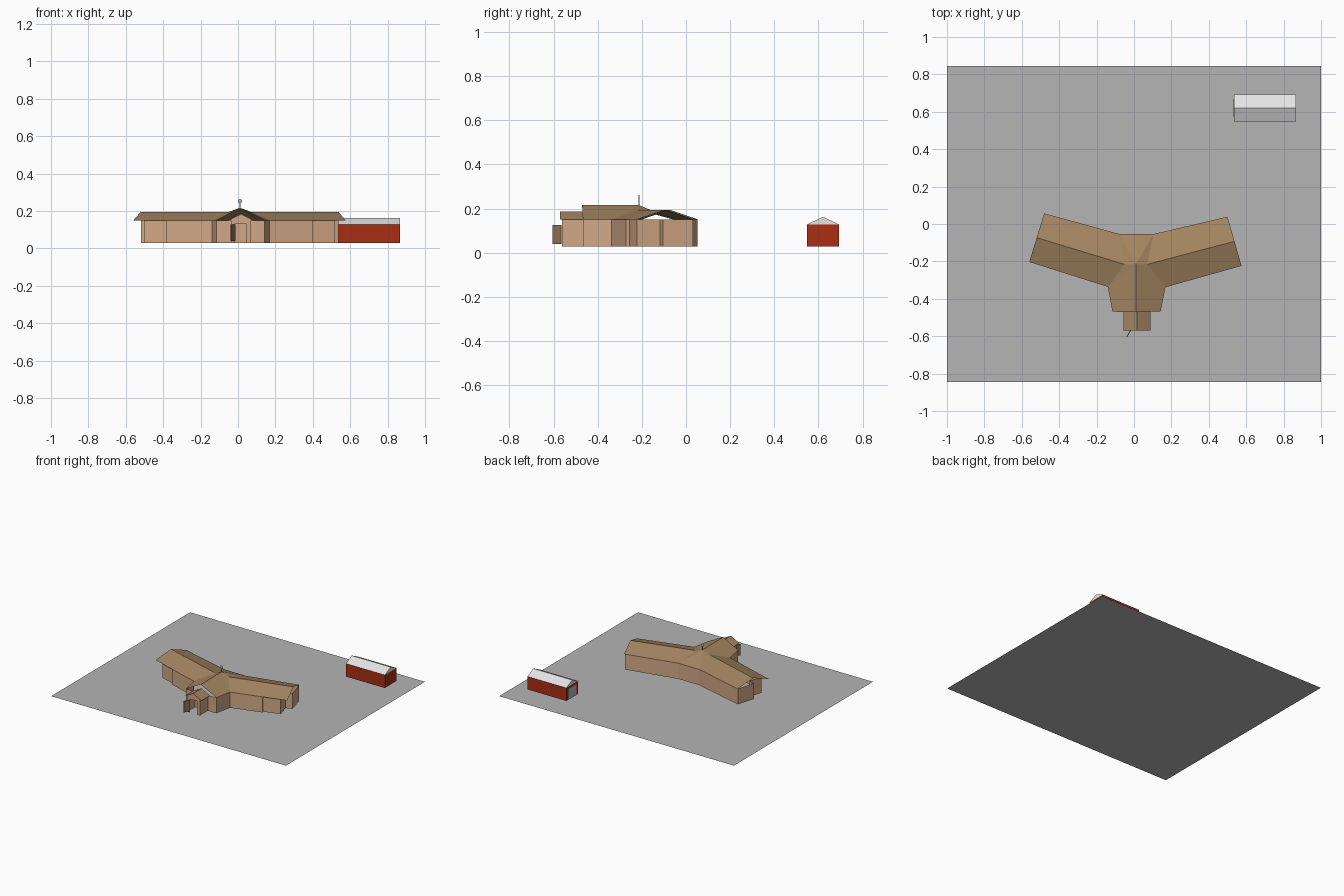
import bpy, bmesh, math
from mathutils import Vector

if "Cube" in bpy.data.objects:
    bpy.data.objects.remove(bpy.data.objects["Cube"])


def material(name, rgb):
    m = bpy.data.materials.new(name)
    m.diffuse_color = (*rgb, 1)
    m.use_nodes = True
    m.node_tree.nodes["Principled BSDF"].inputs["Base Color"].default_value = m.diffuse_color
    return m


GROUND = material("ground grey", (0.46, 0.46, 0.46))
WALL = material("tan wall", (0.64, 0.39, 0.24))
ROOF = material("brown roof", (0.37, 0.235, 0.12))
DOOR = material("door brown", (0.28, 0.165, 0.09))
RED = material("shed red", (0.40, 0.028, 0.006))
WHITE = material("shed roof white", (0.78, 0.78, 0.78))
METAL = material("metal grey", (0.45, 0.47, 0.5))


def mesh(name, mat, faces, up=False):
    """Mesh from faces given as point lists; up makes every face look upward."""
    bm = bmesh.new()
    for pts in faces:
        bm.faces.new([bm.verts.new(p) for p in pts])
    bmesh.ops.remove_doubles(bm, verts=bm.verts, dist=1e-5)
    bm.normal_update()
    if up:
        bmesh.ops.reverse_faces(bm, faces=[f for f in bm.faces if f.normal.z < 0])
    me = bpy.data.meshes.new(name)
    bm.to_mesh(me)
    bm.free()
    me.materials.append(mat)
    ob = bpy.data.objects.new(name, me)
    bpy.context.collection.objects.link(ob)
    return ob


def wall_faces(path, z0, z1, closed=True):
    n = len(path)
    return [[(*a, z0), (*b, z0), (*b, z1), (*a, z1)]
            for a, b in ((path[i], path[(i + 1) % n]) for i in range(n if closed else n - 1))]


def box(name, mat, lo, hi):
    c = [(lo[0], lo[1]), (hi[0], lo[1]), (hi[0], hi[1]), (lo[0], hi[1])]
    caps = [[(*p, lo[2]) for p in reversed(c)], [(*p, hi[2]) for p in c]]
    return mesh(name, mat, wall_faces(c, lo[2], hi[2]) + caps)


BASE, EAVE, RIDGE, PEAK = 0.029, 0.15, 0.195, 0.217

# Ground sheet
mesh("ground", GROUND, [[(-1, -.845, 0), (1, -.845, 0), (1, .845, 0), (-1, .845, 0)]])

# Plan points of the three-winged house
apex, gable = (0.01, -.216), (0.012, -.47)
front = {-1: (-.115, -.469), 1: (.142, -.467)}      # front wing corners
valley = {-1: (-.14, -.336), 1: (.168, -.338)}      # front wing meets side wing
back = {-1: (-.077, -.054), 1: (.104, -.054)}       # rear of the hub
inner = {-1: (-.05, -.216), 1: (.07, -.216)}        # inner end of side ridge
end_f = {-1: (-.56, -.203), 1: (.575, -.224)}       # side wing end, front eave
end_b = {-1: (-.48, .057), 1: (.50, .039)}          # side wing end, rear eave


def at(p, z):
    return (p[0], p[1], z)


# Roof shell, open at the gables
roof = []
for s in (-1, 1):
    ridge_end = [(a + b) / 2 for a, b in zip(end_f[s], end_b[s])]
    roof += [
        [at(ridge_end, RIDGE), at(inner[s], RIDGE), at(valley[s], EAVE), at(end_f[s], EAVE)],
        [at(ridge_end, RIDGE), at(inner[s], RIDGE), at(back[s], EAVE), at(end_b[s], EAVE)],
        [at(apex, PEAK), at(inner[s], RIDGE), at(back[s], EAVE)],
        [at(apex, PEAK), at(inner[s], RIDGE), at(valley[s], EAVE)],
        [at(apex, PEAK), at(valley[s], EAVE), at(front[s], EAVE), at(gable, PEAK)],
    ]
roof.append([at(apex, PEAK), at(back[-1], EAVE), at(back[1], EAVE)])
mesh("house_roof", ROOF, roof, up=True)


# Stepped wall outline at the end of a side wing: (inset from end, distance from front eave)
def wing_end(s):
    o, e = Vector(end_f[s]), Vector(end_b[s])
    across = (e - o).normalized()
    inward = Vector((-s * across.y, s * across.x))
    steps = [(.183, .003), (.183, .018), (.054, .018), (.054, .125), (.004, .125), (.004, .268)]
    return [tuple(o + inward * a + across * b) for a, b in steps]


outline = ([front[-1], front[1], valley[1]] + wing_end(1) + [back[1], back[-1]]
           + wing_end(-1)[::-1] + [valley[-1]])
mesh("house_walls", WALL, wall_faces(outline, BASE, EAVE))

# Entrance porch with a doorway
x0, x1, d0, d1, yf, yb, px = -.037, .07, -.015, .043, -.562, -.467, .016
porch = wall_faces([(d1, yf), (x1, yf), (x1, yb)], BASE, EAVE, False)
porch += wall_faces([(x0, yb), (x0, yf), (d0, yf)], BASE, EAVE, False)
porch += wall_faces([(d0, yf), (d1, yf)], .133, EAVE, False)
porch.append([(-.05, yf, EAVE), (.082, yf, EAVE), (px, yf, .184)])
mesh("porch_walls", WALL, porch)
mesh("porch_roof", ROOF, [
    [(x, -.57, EAVE), (px, -.57, .187), (px, yb, .187), (x, yb, EAVE)] for x in (-.056, .088)], up=True)

# Open door leaf
leaf = box("open_door", DOOR, (0, -.002, .04), (.046, .002, .127))
leaf.location = (-.015, -.564, 0)
leaf.rotation_euler.z = math.radians(-121)

# Roof pole with a small vane
box("roof_pole", METAL, (.008, -.216, .2), (.013, -.211, .262))
mesh("vane", METAL, [[(.0105 + .012 * math.cos(a), -.2135, .253 + .012 * math.sin(a))
                      for a in (i * math.pi / 4 for i in range(8))]])

# Shed: red walls, white gables and roof, grey door on the left end
sx0, sx1, sy0, sy1, ym = .535, .866, .549, .692, .6205
mesh("shed_walls", RED, wall_faces([(sx0, sy0), (sx1, sy0), (sx1, sy1), (sx0, sy1)], BASE, .129))
mesh("shed_roof", WHITE, [
    [(sx0, y, .129), (sx1, y, .129), (sx1, ym, .163), (sx0, ym, .163)] for y in (sy0, sy1)], up=True)
mesh("shed_gables", WHITE, [
    [(sx0, sy1, .129), (sx0, sy0, .129), (sx0, ym, .163)],
    [(sx1, sy0, .129), (sx1, sy1, .129), (sx1, ym, .163)]])
box("shed_door", METAL, (sx0 - .003, .572, BASE + .002), (sx0 + .002, .669, .115))
